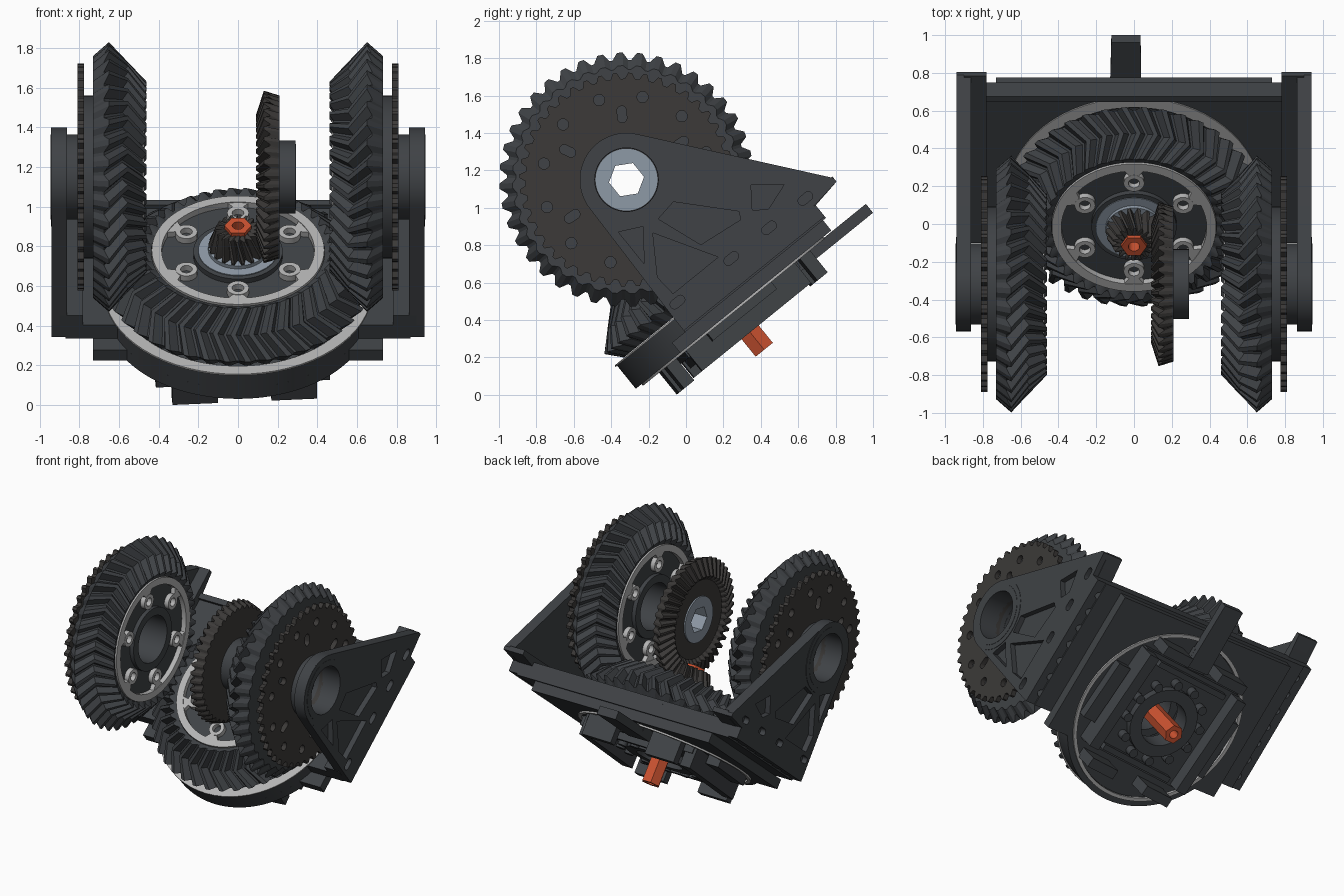
import bpy, bmesh
from math import pi, sin, cos, radians, asin
from mathutils import Matrix

if "Cube" in bpy.data.objects:
    bpy.data.objects.remove(bpy.data.objects["Cube"])

def material(name, rgb):
    m = bpy.data.materials.new(name)
    m.diffuse_color = (*rgb, 1)
    m.use_nodes = True
    m.node_tree.nodes["Principled BSDF"].inputs["Base Color"].default_value = m.diffuse_color
    return m

DARK = material("dark_grey", (0.05, 0.055, 0.061))
BROWN = material("warm_dark", (0.045, 0.042, 0.040))
SILVER = material("silver", (0.46, 0.46, 0.46))
STEEL = material("blue_steel", (0.27, 0.32, 0.38))
ORANGE = material("orange", (0.60, 0.085, 0.03))

# Everything lives in a frame at the common gear apex, tilted about x
BASE = Matrix.Translation((0, -0.318, 1.15)) @ Matrix.Rotation(radians(39), 4, 'X')
DOWN = BASE @ Matrix.Rotation(pi, 4, 'X')
RIGHT = BASE @ Matrix.Rotation(pi / 2, 4, 'Y')
LEFT = BASE @ Matrix.Rotation(-pi / 2, 4, 'Y')
SIDE = BASE @ Matrix(((0, 0, 1, 0), (1, 0, 0, 0), (0, 1, 0, 0), (0, 0, 0, 1)))
TURN = BASE @ Matrix.Rotation(radians(4), 4, 'Z')

def finish(name, me, mat, matrix, angle=30):
    bm = bmesh.new()
    bm.from_mesh(me)
    bmesh.ops.remove_doubles(bm, verts=bm.verts, dist=1e-5)
    bmesh.ops.recalc_face_normals(bm, faces=bm.faces)
    bm.to_mesh(me)
    bm.free()
    me.materials.clear()
    me.materials.append(mat)
    me.shade_smooth()
    me.set_sharp_from_angle(angle=radians(angle))
    ob = bpy.data.objects.new(name, me)
    ob.matrix_world = matrix
    bpy.context.collection.objects.link(ob)
    return ob

def plate(name, loops, z0, z1, mat=DARK, matrix=BASE):
    """Extrude outlines (inner loops become holes) from z0 to z1."""
    cu = bpy.data.curves.new(name, 'CURVE')
    cu.dimensions, cu.fill_mode, cu.extrude = '2D', 'BOTH', abs(z1 - z0) / 2
    for loop in loops:
        sp = cu.splines.new('POLY')
        sp.points.add(len(loop) - 1)
        for p, (x, y) in zip(sp.points, loop):
            p.co = (x, y, 0, 1)
        sp.use_cyclic_u = True
    tmp = bpy.data.objects.new(name + "_tmp", cu)
    bpy.context.collection.objects.link(tmp)
    dg = bpy.context.evaluated_depsgraph_get()
    me = bpy.data.meshes.new_from_object(tmp.evaluated_get(dg))
    bpy.data.objects.remove(tmp)
    me.transform(Matrix.Translation((0, 0, (z0 + z1) / 2)))
    return finish(name, me, mat, matrix)

def arc(r, a0, a1, n=40, c=(0, 0)):
    return [(c[0] + r * cos(radians(a0 + (a1 - a0) * i / n)),
             c[1] + r * sin(radians(a0 + (a1 - a0) * i / n))) for i in range(n + 1)]

def circle(r, c=(0, 0), n=64):
    return arc(r, 0, 360, n, c)[:-1]

def rect(x0, x1, y0, y1):
    return [(x0, y0), (x1, y0), (x1, y1), (x0, y1)]

def polar(r, deg):
    return (r * cos(radians(deg)), r * sin(radians(deg)))

def spin(loop, deg):
    c, s = polar(1, deg)
    return [(x * c - y * s, x * s + y * c) for x, y in loop]

def gear(name, teeth, rings, mat, matrix, phase=0.0):
    """Closed toothed ring; each ring = (axial, radius, root d_axial, root d_radius, twist)."""
    bm = bmesh.new()
    step = 2 * pi / teeth
    rows = []
    for a, r, da, dr, tw in rings:
        row = []
        for i in range(teeth):
            for f, root in ((-0.42, 1), (-0.14, 0), (0.14, 0), (0.42, 1)):
                t = (i + f + phase) * step + tw
                rr = r + dr * root
                row.append(bm.verts.new((rr * cos(t), rr * sin(t), a + da * root)))
        rows.append(row)
    n = teeth * 4
    for k, row in enumerate(rows):
        nxt = rows[(k + 1) % len(rows)]
        for i in range(n):
            j = (i + 1) % n
            bm.faces.new((row[i], row[j], nxt[j], nxt[i]))
    me = bpy.data.meshes.new(name)
    bm.to_mesh(me)
    bm.free()
    return finish(name, me, mat, matrix, 20)

# Three large herringbone mitre gears with silver hub frames
MITRE = [(.73, .17, 0, 0, 0), (.73, .61, 0, -.02, 0), (.65, .68, .025, -.04, 0),
         (.555, .58, .028, -.03, .12), (.46, .48, .022, -.022, 0),
         (.485, .437, 0, 0, 0), (.51, .435, 0, 0, 0), (.51, .17, 0, 0, 0)]
for tag, mat4, ph in (("right", RIGHT, 0), ("left", LEFT, 0), ("lower", DOWN, .5)):
    gear(tag + "_mitre_gear", 40, MITRE, DARK, mat4, ph)
    plate(tag + "_hub_ring", [circle(.435), circle(.385)], .474, .515, SILVER, mat4)
    lobes, arms = [], []
    for k in range(6):
        c = polar(.30, 60 * k + 30)
        lobes += [circle(.055, c, 24), circle(.03, c, 16)]
        arms.append(spin([(.345, -.022), (.392, -.06), (.392, .06), (.345, .022)], 60 * k + 30))
    plate(tag + "_hub_lobes", lobes, .476, .515, SILVER, mat4)
    plate(tag + "_hub_arms", arms, .478, .515, SILVER, mat4)
    plate(tag + "_bore_ring", [circle(.225), circle(.168)], .48, .74, DARK, mat4)

# Outer sprockets, spacers and bearings on both side gears
tooth = []
for i in range(44):
    for f, r in ((-.35, .54), (-.12, .572), (.12, .572), (.35, .54)):
        tooth.append(polar(r, (i + f) * 360 / 44))
holes = [circle(.03, polar(.45, 30 * k + 10), 16) for k in range(12)]
holes += [spin(arc(.025, 90, 270, 8, (.33, 0)) + arc(.025, -90, 90, 8, (.37, 0)), 60 * k + 25)
          for k in range(6)]
for tag, mat4 in (("right", RIGHT), ("left", LEFT)):
    plate(tag + "_sprocket", [tooth, circle(.17)] + holes, .775, .81, BROWN, mat4)
    plate(tag + "_spacer", [circle(.41), circle(.17)], .725, .775, DARK, mat4)
    plate(tag + "_bearing", [circle(.215), circle(.17)], .80, .945, DARK, mat4)

# Small bevel gear with hex hub
gear("small_bevel_gear", 44, [(.21, .10, 0, 0, 0), (.21, .41, 0, -.02, 0),
     (.13, .435, .03, -.012, 0), (.09, .31, .02, -.005, .05), (.125, .28, 0, 0, .05),
     (.125, .10, 0, 0, 0)], BROWN, RIGHT)
plate("small_gear_hub", [circle(.185), circle(.165)], .205, .29, DARK, RIGHT)
plate("small_gear_hex_bush", [circle(.165), circle(.095, n=6)], .115, .292, STEEL, RIGHT)

# Pinion on the orange hex drive shaft
gear("pinion", 18, [(.47, .05, 0, 0, 0), (.47, .145, 0, -.035, 0), (.44, .15, .01, -.038, 0),
     (.335, .112, .006, -.028, .22), (.335, .05, 0, 0, 0)], BROWN, DOWN)
plate("drive_shaft", [circle(.068, n=6), circle(.03, n=16)], .315, 1.17, ORANGE, DOWN)
plate("lower_bearing_disc", [circle(.20), circle(.06)], .475, .53, STEEL, DOWN)
plate("lower_bearing_step", [circle(.15), circle(.06)], .455, .48, STEEL, DOWN)

# Triangular side arms with pockets and base flanges
outline = arc(.25, 38, 180) + [(-.27, -.74), (.69, -.74), (.866, -.715), (.866, -.69)]
pockets = [[(-.21, -.19), (-.09, -.25), (-.21, -.41)],
           [(-.07, -.31), (-.20, -.51), (-.19, -.63), (.12, -.63)],
           [(0, -.27), (.12, -.25), (.36, -.51), (.34, -.55), (.09, -.52)],
           [(.50, -.44), (.64, -.55), (.49, -.60), (.42, -.55)]]
slots = [arc(.024, 90, 270, 8, (v - .02, -.68)) + arc(.024, -90, 90, 8, (v + .02, -.68))
         for v in (-.2, .17, .43, .68)]
bore = circle(.17)
for s, tag in ((1, "right"), (-1, "left")):
    plate(tag + "_arm_truss", [outline, bore] + pockets + slots, s * .90, s * .94, DARK, SIDE)
    plate(tag + "_arm_web", [outline, bore], s * .862, s * .90, DARK, SIDE)
    plate(tag + "_arm_boss", [circle(.25), bore], s * .90, s * .943, DARK, SIDE)
    plate(tag + "_flange_top", [[(-.27, -.68), (.866, -.68), (.866, -.715), (.69, -.745), (-.27, -.745)]],
          s * .78, s * .90, DARK, SIDE)
    flange = [(s * .70, -.27), (s * .94, -.27), (s * .94, .70), (s * .70, .70)]
    plate(tag + "_flange", [flange] + [circle(.025, (s * .87, v), 16) for v in
          (-.18, -.05, .08, .21, .34, .47, .6)], -.82, -.74)

# Base plate and round turntable housing
def base_outline(w, front, back):
    a = math_deg = asin(-front / .665) * 180 / pi
    return [(w, back), (-w, back), (-w, front)] + arc(.665, 180 + a, 360 - a) + [(w, front)]

plate("base_plate", [base_outline(.87, -.27, .70), circle(.60)], -.83, -.74)
plate("turntable_housing", [base_outline(.73, -.36, .68), circle(.60)], -.90, -.83)
plate("rear_lip", [rect(-.84, .84, .66, .70)], -.74, -.715)
plate("bearing_race", [circle(.675), circle(.61)], -.742, -.732, SILVER)
plate("turntable", [circle(.598), circle(.20)], -.895, -.80)
plate("turntable_rim", [circle(.625), circle(.60)], -.912, -.88, SILVER)

# Underside mounting frame, slightly rotated
plate("mount_plate", [rect(-.42, .42, -.37, .40), circle(.19)], -.95, -.88, DARK, TURN)
plate("mount_rails", [rect(s * .40 - .04, s * .40 + .04, -.36, .39) for s in (-1, 1)],
      -1.05, -.90, DARK, TURN)
plate("mount_cross_bars", [rect(-.30, .30, v - .02, v + .02) for v in (-.33, .35)],
      -1.0, -.90, DARK, TURN)
plate("mount_collar", [circle(.25), circle(.165)], -1.0, -.85, DARK, TURN)
plate("mount_bolts", [circle(.032, polar(.285, 30 * k + 15), 16) for k in range(12)],
      -1.01, -.93, DARK, TURN)
plate("mount_feet", [rect(x - .115, x + .115, v - .035, v + .035)
                     for x in (-.25, .25) for v in (-.455, .465)], -1.062, -.88, DARK, TURN)
plate("mount_side_blocks", [rect(s * .50 - .05, s * .50 + .05, -.22, .22) for s in (-1, 1)],
      -.96, -.88, DARK, TURN)

# Tab sticking out at the rear of the turntable
plate("rear_tab", [[(-.13, .42), (.04, .42), (.035, .913), (-.12, .913)]], -.967, -.906)
plate("rear_tab_root", [rect(-.13, .04, .40, .55)], -.93, -.88)
